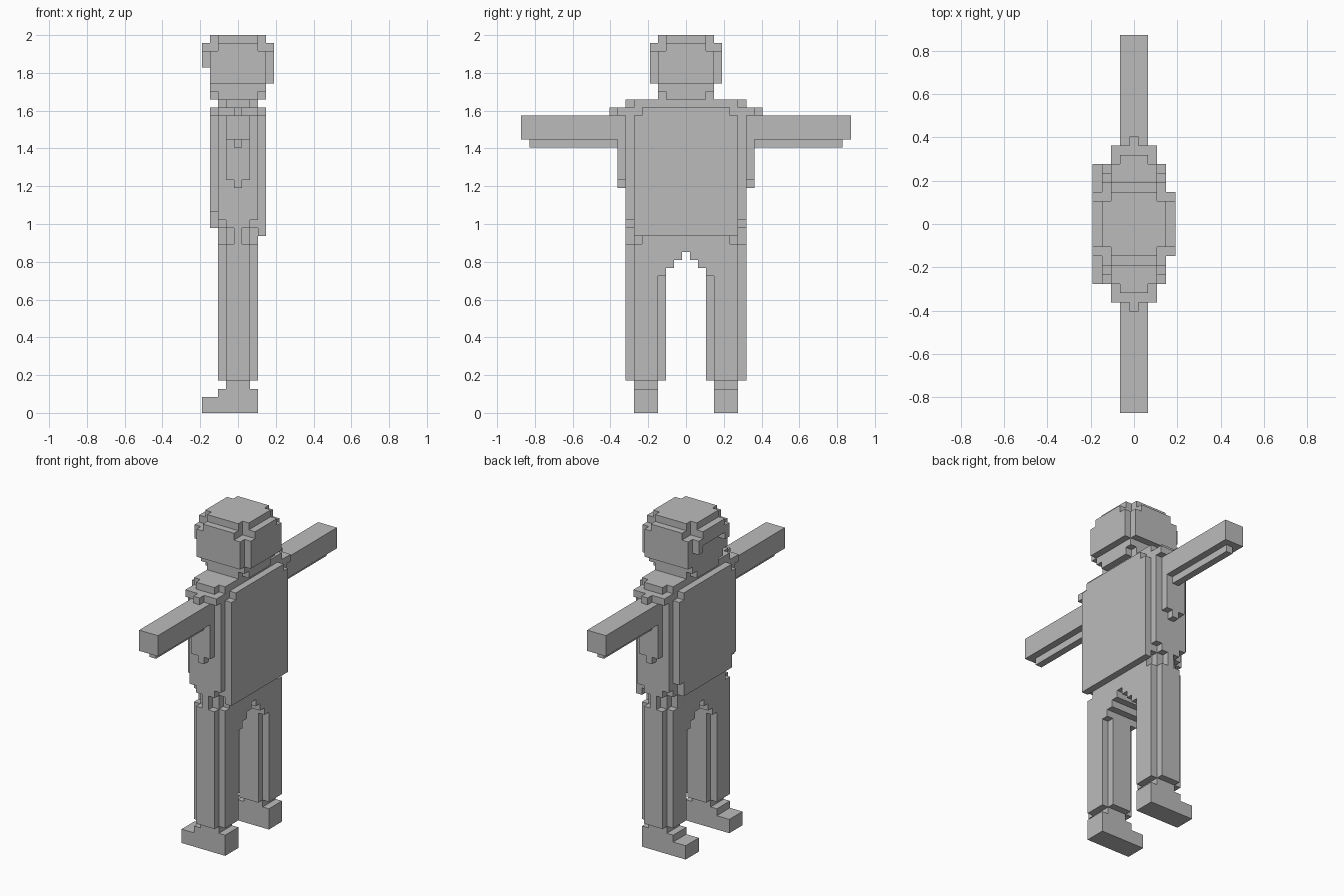
import bpy
import bmesh
from mathutils import Vector

cube = bpy.data.objects.get("Cube")
if cube:
    bpy.data.objects.remove(cube, do_unlink=True)

UNIT = 2 / 47          # one block; the figure is 47 blocks tall
cells = {}             # block position -> part name


def block(part, x, side, z):
    """Fill blocks over x and z ranges, on both sides at distances 'side' from the middle."""
    for i in range(*x):
        for j in range(side[0], side[1] + 1):
            for k in range(*z):
                for s in (-1, 1):
                    name = part
                    if part in PAIRED:
                        name = ("left_" if s > 0 else "right_") + part
                    cells.setdefault((i, s * j, k), name)


PAIRED = {"foot", "leg", "arm", "shoulder"}
FULL, CORE, MID, THIN = (1, 8), (2, 7), (3, 6), (4, 5)

# Feet with toes and ankles
block("foot", CORE, (4, 6), (0, 3))
block("foot", (0, 2), (4, 6), (0, 2))
block("foot", MID, (4, 6), (3, 4))

# Legs with bevelled corners
block("leg", CORE, (4, 6), (4, 17))
block("leg", MID, (3, 3), (4, 17))
block("leg", MID, (7, 7), (4, 21))

# Hips, stepped up to the crotch
for step in range(4):
    block("hips", CORE, (3 - step, 3 - step), (17 + step, 23))
block("hips", CORE, (4, 5), (17, 23))
block("hips", CORE, (6, 6), (17, 21))
block("hips", MID, (6, 6), (21, 23))
block("hips", THIN, (7, 7), (21, 23))
block("hips", MID, (7, 7), (23, 24))

# Torso with chest and back plates
block("torso", CORE, (0, 6), (23, 39))
block("torso", CORE, (7, 7), (24, 38))
block("torso", MID, (7, 7), (38, 39))
for x, low, corner in (((1, 2), 23, 25), ((7, 8), 22, 22)):
    block("torso", x, (0, 5), (low, 38))
    block("torso", x, (6, 6), (corner, 37))

# Shoulder caps and the padding under the arms
block("shoulder", CORE, (8, 8), (37, 38))
block("shoulder", THIN, (9, 9), (37, 38))
block("shoulder", MID, (8, 8), (29, 34))
block("shoulder", THIN, (8, 8), (28, 29))

# Outstretched arms with a ridge below
block("arm", MID, (8, 20), (34, 37))
block("arm", THIN, (9, 19), (33, 34))

# Head with rounded corners
block("head", FULL, (0, 3), (40, 45))
for low, high in ((39, 40), (45, 47)):
    block("head", FULL, (0, 2), (low, high))
    block("head", CORE, (3, 3), (low, high))

# Hair: back, sides and fringe
block("hair", (8, 9), (0, 3), (41, 45))
block("hair", (8, 9), (0, 2), (45, 46))
block("hair", FULL, (4, 4), (41, 45))
block("hair", CORE, (4, 4), (45, 46))
block("hair", (0, 1), (0, 2), (45, 46))
block("hair", (0, 1), (0, 3), (44, 45))
block("hair", (0, 1), (3, 3), (43, 44))

# One plain material
grey = bpy.data.materials.new("plain_grey")
grey.use_nodes = True
grey.diffuse_color = (0.5, 0.5, 0.5, 1)
grey.node_tree.nodes["Principled BSDF"].inputs["Base Color"].default_value = (0.5, 0.5, 0.5, 1)

# Outer skin of each part
for part in sorted(set(cells.values())):
    bm = bmesh.new()
    for cell, owner in cells.items():
        if owner != part:
            continue
        for axis in range(3):
            for sign in (-1, 1):
                near = list(cell)
                near[axis] += sign
                if tuple(near) in cells:
                    continue
                n, u, v = Vector(), Vector(), Vector()
                n[axis] = sign / 2
                u[(axis + 1) % 3] = sign / 2
                v[(axis + 2) % 3] = 0.5
                mid = Vector((cell[0] - 4, cell[1], cell[2] + 0.5)) + n
                corners = (mid - u - v, mid + u - v, mid + u + v, mid - u + v)
                bm.faces.new([bm.verts.new(c * UNIT) for c in corners])
    bmesh.ops.remove_doubles(bm, verts=bm.verts, dist=UNIT / 10)
    bmesh.ops.dissolve_limit(bm, angle_limit=0.01, verts=bm.verts, edges=bm.edges)
    mesh = bpy.data.meshes.new(part)
    bm.to_mesh(mesh)
    bm.free()
    mesh.materials.append(grey)
    bpy.context.collection.objects.link(bpy.data.objects.new(part, mesh))
